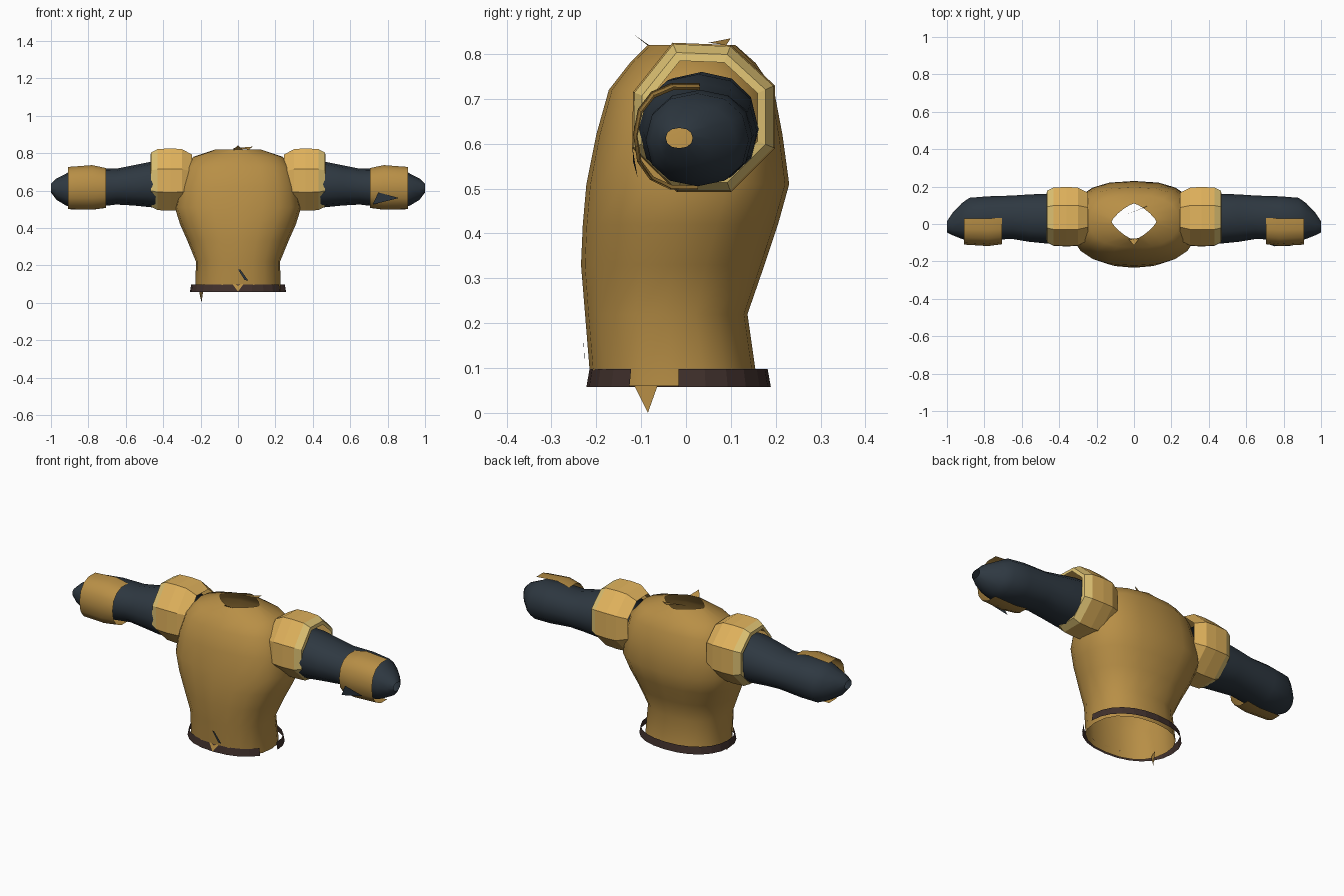
import bpy, bmesh, math

if "Cube" in bpy.data.objects:
    bpy.data.objects.remove(bpy.data.objects["Cube"])


def material(name, srgb):
    m = bpy.data.materials.new(name)
    lin = [((c / 255 + 0.055) / 1.055) ** 2.4 for c in srgb]
    m.diffuse_color = (*lin, 1)
    m.use_nodes = True
    m.node_tree.nodes["Principled BSDF"].inputs["Base Color"].default_value = m.diffuse_color
    return m


CLOTH = material("ochre cloth", (184, 143, 70))
PAD = material("light gold", (224, 178, 92))
RIM = material("pale gold trim", (222, 194, 115))
SLEEVE = material("dark slate", (46, 56, 65))
BELT = material("dark brown", (64, 48, 44))


def finish(name, bm, mats, smooth=None, mirror=False):
    me = bpy.data.meshes.new(name)
    bm.to_mesh(me)
    bm.free()
    ob = bpy.data.objects.new(name, me)
    bpy.context.collection.objects.link(ob)
    for m in mats:
        me.materials.append(m)
    if mirror:
        ob.modifiers.new("mirror", "MIRROR")
    if smooth:
        bpy.ops.object.select_all(action="DESELECT")
        ob.select_set(True)
        bpy.context.view_layer.objects.active = ob
        bpy.ops.object.shade_smooth_by_angle(angle=math.radians(smooth))
    return ob


def loft(rings, closed=True):
    bm = bmesh.new()
    rows = [[bm.verts.new(p) for p in r] for r in rings]
    n = len(rows[0])
    for a, b in zip(rows, rows[1:]):
        for i in range(n if closed else n - 1):
            j = (i + 1) % n
            bm.faces.new((a[i], a[j], b[j], b[i]))
    bmesh.ops.recalc_face_normals(bm, faces=bm.faces)
    return bm


def oval(a0, a1, b0, b1, n, power=2.0, start=0.0, sweep=360.0, closed=True):
    """Rounded outline filling the box a0..a1 by b0..b1."""
    out = []
    for i in range(n):
        t = math.radians(start + sweep * i / (n if closed else n - 1))
        c, s = math.cos(t), math.sin(t)
        u = math.copysign(abs(c) ** (2 / power), c)
        v = math.copysign(abs(s) ** (2 / power), s)
        out.append(((a0 + a1) / 2 + u * (a1 - a0) / 2,
                    (b0 + b1) / 2 + v * (b1 - b0) / 2))
    return out


# Torso: open at the waist and the neck (z, half width, front, back, power)
sections = [(0.06, 0.228, -0.212, 0.160, 2.3), (0.22, 0.225, -0.225, 0.137, 2.3),
            (0.33, 0.270, -0.234, 0.175, 2.3), (0.42, 0.310, -0.230, 0.205, 2.4),
            (0.51, 0.338, -0.222, 0.230, 2.5), (0.62, 0.320, -0.200, 0.215, 2.6),
            (0.72, 0.290, -0.172, 0.196, 2.6), (0.78, 0.240, -0.125, 0.155, 2.4),
            (0.82, 0.120, -0.085, 0.110, 1.3)]
rings = [[(x, y, z) for x, y in oval(-w, w, f, b, 20, p)]
         for z, w, f, b, p in sections]
finish("torso", loft(rings), [CLOTH], 50)

# Belt band with a gap on one side
band = [[(x, y, z) for x, y in oval(-w, w, -w + 0.035, w - 0.068, 24, 2.2)]
        for z, w in ((0.058, 0.257), (0.098, 0.250))]
bm = loft(band)
gap = [f for f in bm.faces
       if f.calc_center_median().x > 0 and -0.14 < f.calc_center_median().y < -0.03]
bmesh.ops.delete(bm, geom=gap, context="FACES")
finish("belt", bm, [BELT])

# Torn cloth points at the hem and the collar
bm = bmesh.new()
for tri in (((-0.21, -0.12, 0.07), (-0.185, -0.06, 0.07), (-0.195, -0.085, 0)),
            ((-0.03, -0.08, 0.815), (0.03, -0.075, 0.815), (0.0, -0.115, 0.842)),
            ((-0.04, 0.05, 0.825), (0.06, 0.09, 0.82), (0.08, 0.10, 0.835)),
            ((-0.03, -0.213, 0.10), (0.03, -0.213, 0.10), (0.0, -0.227, 0.06))):
    bm.faces.new([bm.verts.new(p) for p in tri])
finish("torn_edges", bm, [CLOTH])

# Sleeves: hollow tubes tapering at the wrist (x, front, back, bottom, top)
arm = [(0.30, -0.09, 0.160, 0.52, 0.760), (0.46, -0.105, 0.162, 0.51, 0.755),
       (0.56, -0.095, 0.158, 0.520, 0.735), (0.65, -0.08, 0.152, 0.525, 0.717),
       (0.78, -0.085, 0.148, 0.51, 0.720), (0.88, -0.09, 0.140, 0.505, 0.712),
       (0.92, -0.08, 0.112, 0.52, 0.690), (0.97, -0.06, 0.060, 0.55, 0.665),
       (1.00, -0.045, 0.015, 0.59, 0.635)]
rings = [[(x, y, z) for y, z in oval(f, b, lo, hi, 12, 2.2)]
         for x, f, b, lo, hi in arm]
finish("sleeves", loft(rings), [SLEEVE], 45, mirror=True)

# Forearm guards: half shells around the front of each sleeve
guard = [(0.705, -0.108, 0.108, 0.505, 0.722), (0.78, -0.118, 0.112, 0.495, 0.738),
         (0.91, -0.110, 0.108, 0.498, 0.728)]
rings = [[(x, y, z) for y, z in oval(f, b, lo, hi, 9, 2.3, 76, 206, False)]
         for x, f, b, lo, hi in guard]
finish("forearm_guards", loft(rings, False), [CLOTH], 40, mirror=True)

# Shoulder pads: faceted eight-sided rings with a pale outer bevel
octagon = [(-0.03, 0.825), (0.10, 0.82), (0.198, 0.73), (0.198, 0.59),
           (0.10, 0.492), (-0.02, 0.492), (-0.12, 0.59), (-0.118, 0.715)]
rings = []
for x, k in ((0.245, 0.80), (0.30, 0.98), (0.36, 1.0), (0.43, 0.98),
             (0.465, 0.87), (0.468, 0.76)):
    rings.append([(x, 0.038 + (y - 0.038) * k, 0.657 + (z - 0.657) * k)
                  for y, z in octagon])
bm = loft(rings)
for f in bm.faces:
    f.material_index = 1 if f.calc_center_median().x > 0.435 else 0
finish("shoulder_pads", bm, [PAD, RIM], mirror=True)

# Small dark patches on the belly and one forearm guard
bm = bmesh.new()
for pts in (((0.0, -0.229, 0.178), (0.012, -0.229, 0.178),
             (0.055, -0.226, 0.118), (0.035, -0.227, 0.122)),
            ((0.72, -0.108, 0.525), (0.75, -0.119, 0.59), (0.86, -0.118, 0.56))):
    bm.faces.new([bm.verts.new(p) for p in pts])
finish("dark_patches", bm, [SLEEVE])
